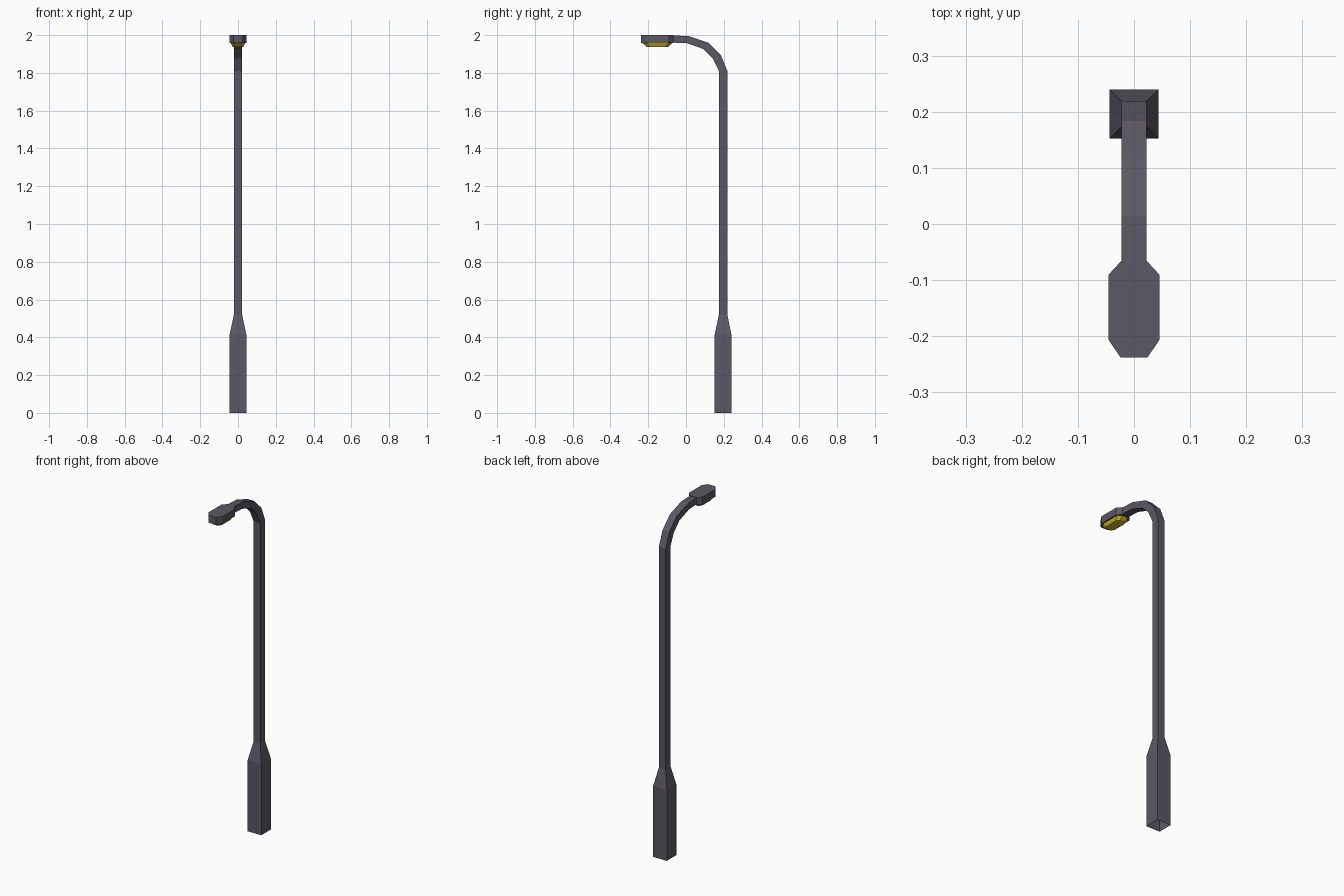
import bpy, bmesh

if "Cube" in bpy.data.objects:
    bpy.data.objects.remove(bpy.data.objects["Cube"])


def material(name, rgb):
    m = bpy.data.materials.new(name)
    m.diffuse_color = (*rgb, 1)
    m.use_nodes = True
    m.node_tree.nodes["Principled BSDF"].inputs["Base Color"].default_value = m.diffuse_color
    return m


def loft(name, rings, mat, cap_start=False, cap_end=False):
    """Skin a list of equal-length point rings with flat quads."""
    bm = bmesh.new()
    vs = [[bm.verts.new(p) for p in r] for r in rings]
    n = len(rings[0])
    for a, b in zip(vs, vs[1:]):
        for i in range(n):
            j = (i + 1) % n
            bm.faces.new((a[i], a[j], b[j], b[i]))
    if cap_start:
        bm.faces.new(vs[0][::-1])
    if cap_end:
        bm.faces.new(vs[-1])
    bmesh.ops.recalc_face_normals(bm, faces=bm.faces)
    me = bpy.data.meshes.new(name)
    bm.to_mesh(me)
    bm.free()
    me.materials.append(mat)
    ob = bpy.data.objects.new(name, me)
    bpy.context.collection.objects.link(ob)
    return ob


metal = material("dark_metal", (0.105, 0.098, 0.125))
glow = material("yellow_lens", (0.65, 0.5, 0.02))

# Pole: wide square base, taper, shaft, then the bend.
# Each section is (half width, outer y, outer z, inner y, inner z)
sections = [
    (0.044, 0.240, 0.00, 0.152, 0.00),
    (0.044, 0.240, 0.415, 0.152, 0.415),
    (0.022, 0.219, 0.52, 0.174, 0.52),
    (0.022, 0.219, 1.81, 0.174, 1.81),
    (0.022, 0.184, 1.895, 0.142, 1.877),
    (0.022, 0.118, 1.96, 0.093, 1.926),
    (0.022, 0.014, 1.995, 0.006, 1.957),
    (0.022, -0.067, 1.998, -0.067, 1.960),
]
loft("pole", [[(-w, oy, oz), (w, oy, oz), (w, iy, iz), (-w, iy, iz)]
              for w, oy, oz, iy, iz in sections], metal)

# Lamp head: elongated octagon, mirrored across x
half = [(0.022, -0.065), (0.045, -0.090), (0.045, -0.207), (0.024, -0.238)]
outline = half + [(-x, y) for x, y in reversed(half)]
CY = -0.15


def ring(sx, sy, z):
    return [(x * sx, CY + (y - CY) * sy, z) for x, y in outline]


loft("lamp_head", [ring(1, 1, 1.957), ring(1, 1, 2.0)], metal, True, True)

# Lens: shallow tapered tray under the head
loft("lens", [ring(0.84, 0.9, 1.957), ring(0.62, 0.66, 1.938)], glow, False, True)
